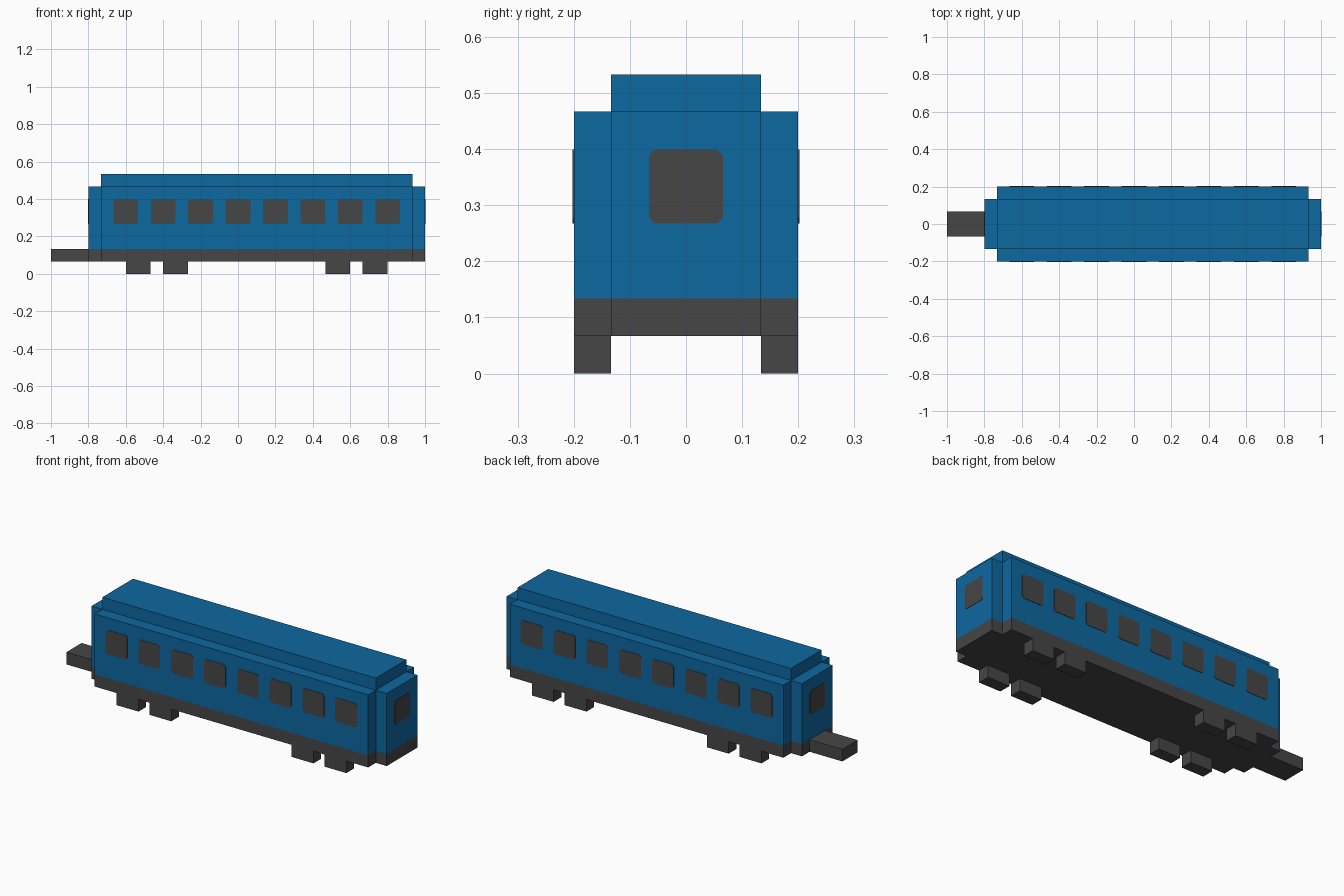
import bpy, bmesh
from mathutils import Matrix, Vector
from math import pi

if "Cube" in bpy.data.objects:
    bpy.data.objects.remove(bpy.data.objects["Cube"])

U = 1 / 15          # the model sits on a 1/15 unit module
CX = 0.1            # middle of the carriage body along x


def make_material(name, rgb):
    mat = bpy.data.materials.new(name)
    mat.diffuse_color = (*rgb, 1)
    mat.use_nodes = True
    mat.node_tree.nodes["Principled BSDF"].inputs["Base Color"].default_value = mat.diffuse_color
    return mat


BLUE = make_material("blue", (0.004, 0.138, 0.352))
DARK = make_material("dark grey", (0.061, 0.061, 0.061))


def extrude_profile(name, points, depth, mat, matrix=Matrix()):
    """Extrude a flat outline along its local z, then place it."""
    bm = bmesh.new()
    face = bm.faces.new([bm.verts.new((x, y, 0)) for x, y in points])
    grown = bmesh.ops.extrude_face_region(bm, geom=[face])["geom"]
    verts = [g for g in grown if isinstance(g, bmesh.types.BMVert)]
    bmesh.ops.translate(bm, verts=verts, vec=(0, 0, depth))
    bmesh.ops.recalc_face_normals(bm, faces=bm.faces)
    mesh = bpy.data.meshes.new(name)
    bm.to_mesh(mesh)
    bm.free()
    mesh.materials.append(mat)
    obj = bpy.data.objects.new(name, mesh)
    obj.matrix_world = matrix
    bpy.context.collection.objects.link(obj)
    return obj


def box(name, x0, x1, y0, y1, z0, z1, mat):
    outline = [(x0, y0), (x1, y0), (x1, y1), (x0, y1)]
    return extrude_profile(name, outline, z1 - z0, mat,
                           Matrix.Translation((0, 0, z0)))


def window(name, position, turn):
    """Thin plate with clipped corners, facing -y before the turn about z."""
    h, c = 0.066, 0.01
    outline = [(-h + c, -h), (h - c, -h), (h, -h + c), (h, h - c),
               (h - c, h), (-h + c, h), (-h, h - c), (-h, -h + c)]
    place = (Matrix.Translation(position) @ Matrix.Rotation(turn, 4, 'Z')
             @ Matrix.Rotation(pi / 2, 4, 'X'))
    extrude_profile(name, outline, 0.002, DARK, place)


# Body plan: full-width middle with a narrower vestibule at each end
quarter = [(13.5 * U, 2 * U), (12.5 * U, 2 * U), (12.5 * U, 3 * U)]
plan = ([(CX + x, y) for x, y in quarter]
        + [(CX - x, y) for x, y in reversed(quarter)]
        + [(CX - x, -y) for x, y in quarter]
        + [(CX + x, -y) for x, y in reversed(quarter)])
extrude_profile("chassis", plan, U, DARK, Matrix.Translation((0, 0, U)))
extrude_profile("carriage_body", plan, 5 * U, BLUE,
                Matrix.Translation((0, 0, 2 * U)))

# Raised roof and coupling bar
box("roof", -11 * U, 14 * U, -2 * U, 2 * U, 7 * U, 8 * U, BLUE)
box("coupling_bar", -1, -12 * U, -U, U, U, 2 * U, DARK)

# Wheel blocks, two pairs at each end
for side, y in (("front", -3 * U), ("back", 2 * U)):
    for i, x in enumerate((-9, -6, 7, 10)):
        box(f"{side}_wheel_{i + 1}", x * U, (x + 2) * U, y, y + U, 0, U, DARK)

# Side windows and one window in each end
for i in range(8):
    x = -0.6 + 0.2 * i
    window(f"front_window_{i + 1}", Vector((x, -3 * U, 5 * U)), 0)
    window(f"back_window_{i + 1}", Vector((x, 3 * U, 5 * U)), pi)
window("right_end_window", Vector((CX + 13.5 * U, 0, 5 * U)), pi / 2)
window("left_end_window", Vector((CX - 13.5 * U, 0, 5 * U)), -pi / 2)
